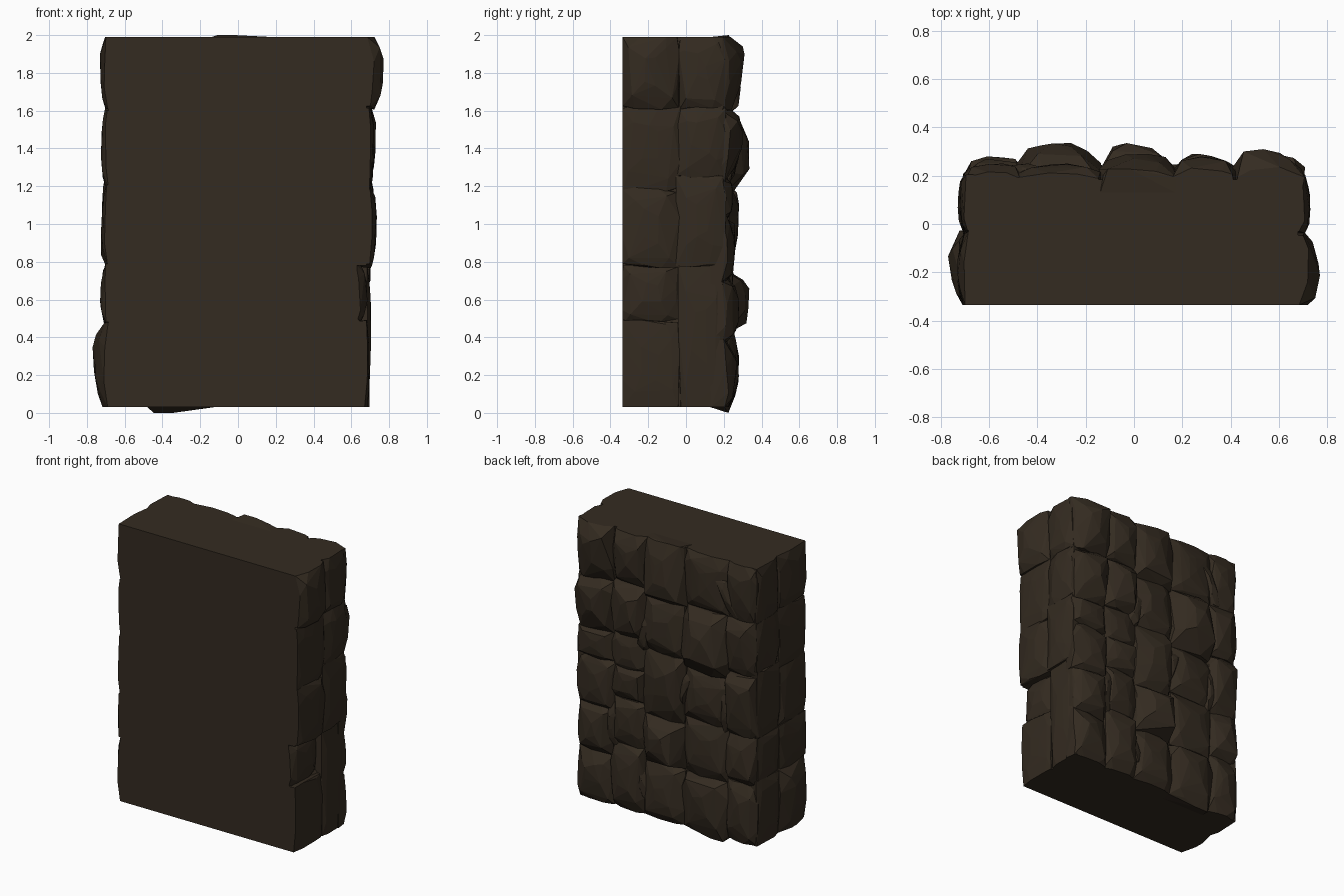
import bpy, bmesh, random
from mathutils import Vector

if "Cube" in bpy.data.objects:
    bpy.data.objects.remove(bpy.data.objects["Cube"])

random.seed(11)
R = random.uniform

# one dark brown rock colour
rock = bpy.data.materials.new("dark brown rock")
rock.diffuse_color = (0.034, 0.0240, 0.0148, 1)
rock.use_nodes = True
rock.node_tree.nodes["Principled BSDF"].inputs["Base Color"].default_value = rock.diffuse_color

FRONT, BOTTOM, TOP = -0.335, 0.03, 1.99


def finish(bm, name):
    bmesh.ops.recalc_face_normals(bm, faces=bm.faces)
    me = bpy.data.meshes.new(name)
    bm.to_mesh(me)
    bm.free()
    me.materials.append(rock)
    ob = bpy.data.objects.new(name, me)
    bpy.context.collection.objects.link(ob)


def core(profile, y0, y1):
    """Flat wall body: x-z outline pushed from front to back."""
    bm = bmesh.new()
    f = bm.faces.new([bm.verts.new((x, y0, z)) for x, z in profile])
    ext = bmesh.ops.extrude_face_region(bm, geom=[f])["geom"]
    for v in ext:
        if isinstance(v, bmesh.types.BMVert):
            v.co.y = y1
    bm.faces.new([bm.verts.new((x, y0, z)) for x, z in profile])
    bmesh.ops.remove_doubles(bm, verts=bm.verts, dist=1e-5)
    finish(bm, "wall_core")


def stone(name, place, u0, u1, v0, v1, base, edge, peak, rough=0.014, lean=0.0, lip=0.0):
    """Chiselled convex block; place(u, v, height) maps to world space.
    lean shears it sideways, lip lets one rim point poke past the wall end."""
    straight = (FRONT, BOTTOM, TOP)
    du, dv, h = u1 - u0, v1 - v0, peak - edge
    pts = []

    def jit(value):
        return value if value in straight else value + R(-rough, rough)

    # root and worn rim
    for u in (u0, u1):
        for v in (v0, v1):
            pts.append((u, v, base))
            pts.append((jit(u), jit(v), edge + R(-0.012, 0.006)))
    for t in (0.3, 0.7):
        for u in (u0, u1):
            pts.append((jit(u), v0 + dv * (t + R(-.1, .1)), edge + h * R(0.1, 0.4)))
        for v in (v0, v1):
            pts.append((u0 + du * (t + R(-.1, .1)), jit(v), edge + h * R(0.1, 0.4)))
    if lip:
        end = v1 if lip > 0 else v0
        pts += [(u0 + du * t, end + lip, edge + h * 0.3) for t in (0.1, 0.4)]
    # broken, slightly tilted crown
    tu, tv = R(-0.35, 0.35), R(-0.35, 0.35)
    crown = []
    for a, b in ((.16, .16), (.84, .16), (.16, .84), (.84, .84),
                 (.35, .4), (.65, .35), (.4, .7), (.65, .65)):
        drop = 0.22 if abs(a - .5) > .3 else 0
        a += R(-.08, .08)
        b += R(-.08, .08)
        crown.append((a, b, 0.85 - drop + tu * (a - .5) + tv * (b - .5) + R(-.07, .07)))
    top = max(c[2] for c in crown)
    pts += [(u0 + a * du, v0 + b * dv, edge + h * c / top) for a, b, c in crown]

    bm = bmesh.new()
    for u, v, d in pts:
        bm.verts.new(place(u + lean * (v - (v0 + v1) / 2), v, d))
    res = bmesh.ops.convex_hull(bm, input=bm.verts)
    junk = {g for g in res["geom_interior"] + res["geom_unused"]
            if isinstance(g, bmesh.types.BMVert)}
    bmesh.ops.delete(bm, geom=list(junk), context='VERTS')
    finish(bm, name)


def on_back(u, v, d): return Vector((u, d, v))
def on_right(u, v, d): return Vector((d, u, v))
def on_left(u, v, d): return Vector((-d, u, v))


# flat wall body with the notch low on the right
core([(-0.685, BOTTOM), (0.67, BOTTOM), (0.67, 0.46), (0.63, 0.5), (0.63, 0.78),
      (0.68, 0.78), (0.68, TOP), (-0.685, TOP)], FRONT, 0.185)

# back stones: (x from, x to, seams from the bottom, outermost y of each stone)
back = [
    (-0.695, -0.47, (BOTTOM, 0.45, 0.78, 1.22, 1.60, TOP), (.26, .275, .28, .27, .25)),
    (-0.48, -0.14, (BOTTOM, 0.42, 0.80, 1.16, 1.60, TOP), (.28, .25, .26, .335, .25)),
    (-0.14, 0.17, (BOTTOM, 0.42, 0.74, 1.20, 1.58, TOP), (.27, .335, .28, .27, .29)),
    (0.17, 0.42, (BOTTOM, 0.48, 0.80, 1.02, 1.26, 1.63, TOP), (.28, .25, .26, .24, .29, .28)),
    (0.42, 0.695, (BOTTOM, 0.38, 0.70, 1.04, 1.24, 1.61, TOP), (.27, .28, .26, .25, .30, .31)),
]
lips = {(1, 0): -0.03, (2, 4): 0.01}
for c, (x0, x1, seams, outs) in enumerate(back):
    for r, out in enumerate(outs):
        stone(f"back_stone_{c}_{r}", on_back, x0, x1, seams[r], seams[r + 1],
              0.13, 0.20, out, lip=lips.get((c, r), 0.0))

# side stones: (y from, y to, seams, outermost distance from centre)
right = [
    (FRONT, -0.04, (BOTTOM, 0.48), (.695,)),
    (FRONT, -0.04, (0.78, 1.18, 1.62, TOP), (.735, .72, .77)),
    (-0.04, 0.20, (BOTTOM, 0.78, 1.25, 1.62, TOP), (.705, .725, .73, .73)),
]
left = [
    (FRONT, -0.04, (BOTTOM, 0.47, 0.78, 1.20, 1.61, TOP), (.77, .73, .725, .725, .73)),
    (-0.04, 0.20, (BOTTOM, 0.48, 0.78, 1.25, 1.60, TOP), (.73, .72, .72, .72, .72)),
]
for side, place, cols in (("right", on_right, right), ("left", on_left, left)):
    for c, (y0, y1, seams, outs) in enumerate(cols):
        for r, out in enumerate(outs):
            rim = 0.68 if side == "right" and seams[r] < 0.5 else 0.695
            stone(f"{side}_stone_{c}_{r}", place, y0, y1, seams[r], seams[r + 1],
                  0.58, rim, out)
# recessed stone in the notch
stone("right_notch_stone", on_right, FRONT, -0.04, 0.48, 0.78, 0.58, 0.632, 0.685)

# slanted broken shards wedged in the seams of the back
shards = ((-.47, .95, .04, .16), (-.14, 1.0, .05, .13), (.17, 1.32, .05, .14),
          (.2, .3, .05, .17), (-.47, 1.75, .04, .13), (.42, .6, .05, .15))
for i, (x, z, w, t) in enumerate(shards):
    stone(f"back_shard_{i}", on_back, x - w, x + w, z - t, z + t, 0.15, 0.20,
          R(0.235, 0.255), 0.02, lean=R(-0.5, 0.5))
